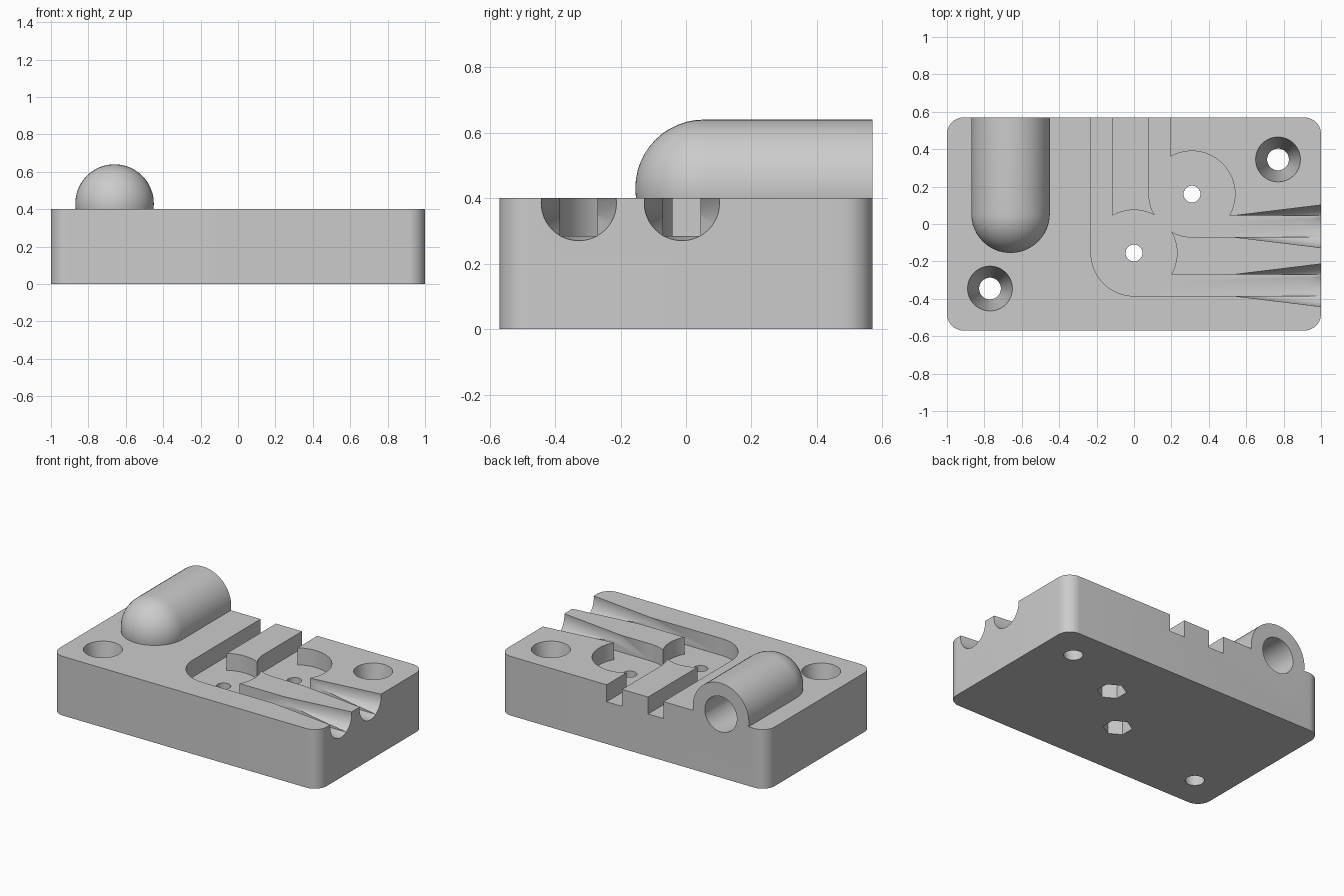
import bpy, bmesh, math
from mathutils import Matrix, Vector

if "Cube" in bpy.data.objects:
    bpy.data.objects.remove(bpy.data.objects["Cube"], do_unlink=True)

grey = bpy.data.materials.new("plain_grey")
grey.use_nodes = True
colour = (0.6, 0.6, 0.6, 1)
grey.diffuse_color = colour
grey.node_tree.nodes["Principled BSDF"].inputs["Base Color"].default_value = colour

LENGTH, DEPTH, TOP, FLOOR = 1.0, 0.57, 0.4, 0.285
ABOVE, BELOW = 0.5, -0.1


def finish(name, bm):
    bmesh.ops.recalc_face_normals(bm, faces=bm.faces)
    mesh = bpy.data.meshes.new(name)
    bm.to_mesh(mesh)
    bm.free()
    mesh.materials.append(grey)
    obj = bpy.data.objects.new(name, mesh)
    bpy.context.collection.objects.link(obj)
    return obj


def box(name, x0, x1, y0, y1, z0, z1):
    bm = bmesh.new()
    bmesh.ops.create_cube(bm, size=1)
    for v in bm.verts:
        v.co = ((x0 + x1) / 2 + v.co.x * (x1 - x0),
                (y0 + y1) / 2 + v.co.y * (y1 - y0),
                (z0 + z1) / 2 + v.co.z * (z1 - z0))
    return finish(name, bm)


def frustum(name, start, end, r0, r1, sides=64, turn=0.0):
    """Cylinder or cone running between two points."""
    a, b = Vector(start), Vector(end)
    rot = (b - a).to_track_quat('Z', 'Y').to_matrix().to_4x4()
    bm = bmesh.new()
    bmesh.ops.create_cone(bm, cap_ends=True, segments=sides, radius1=r0, radius2=r1,
                          depth=(b - a).length,
                          matrix=Matrix.Translation((a + b) / 2) @ rot @ Matrix.Rotation(turn, 4, 'Z'))
    return finish(name, bm)


def capsule(name, x, y0, y1, z, r, steps=12):
    """Tube along y with a round front end and a flat back end."""
    bm = bmesh.new()
    profile = [(0, y1), (r, y1)]
    for i in range(steps + 1):
        a = math.pi / 2 * i / steps
        profile.append((r * math.cos(a), y0 - r * math.sin(a)))
    verts = [bm.verts.new((x + px, py, z)) for px, py in profile]
    edges = [bm.edges.new(pair) for pair in zip(verts, verts[1:])]
    bmesh.ops.spin(bm, geom=verts + edges, cent=(x, 0, z), axis=(0, 1, 0),
                   angle=math.tau, steps=48)
    bmesh.ops.remove_doubles(bm, verts=bm.verts, dist=0.0005)
    return finish(name, bm)


def combine(target, tool, operation):
    mod = target.modifiers.new(tool.name, 'BOOLEAN')
    mod.operation, mod.solver, mod.object = operation, 'EXACT', tool
    bpy.context.view_layer.objects.active = target
    bpy.ops.object.modifier_apply(modifier=mod.name)
    bpy.data.objects.remove(tool, do_unlink=True)


# Block with rounded upright corners
block = box("mould_block", -LENGTH, LENGTH, -DEPTH, DEPTH, 0, TOP)
bm = bmesh.new()
bm.from_mesh(block.data)
upright = [e for e in bm.edges if abs(e.verts[0].co.z - e.verts[1].co.z) > 0.1]
bmesh.ops.bevel(bm, geom=upright, offset=0.09, segments=10, profile=0.5, affect='EDGES')
bm.to_mesh(block.data)
bm.free()

# Round-nosed socket with a bore open at the back
combine(block, capsule("socket_shell", -0.66, 0.055, DEPTH, 0.43, 0.21), 'UNION')
cutters = [capsule("socket_bore", -0.66, 0.055, DEPTH + 0.1, 0.43, 0.12)]

# Two round chambers, each with a back channel, a side channel and a flared outlet
R, WIDTH = 0.23, 0.115
for cx, cy in ((0, -0.155), (0.31, 0.16)):
    cutters += [
        frustum("chamber", (cx, cy, FLOOR), (cx, cy, ABOVE), R, R),
        box("back_channel", cx - R, cx - R + WIDTH, cy, DEPTH + 0.1, FLOOR, ABOVE),
        box("side_channel", cx, LENGTH + 0.1, cy - R, cy - R + WIDTH, FLOOR, ABOVE),
    ]
    mid = cy - R + WIDTH / 2
    cutters += [
        frustum("outlet_flare", (0.52, mid, 0.385), (1.1, mid, 0.385), 0.0575, 0.127, 48),
        frustum("pin_hole", (cx, cy, BELOW), (cx, cy, ABOVE), 0.045, 0.045, 32),
        frustum("nut_pocket", (cx, cy, BELOW), (cx, cy, 0.15), 0.09, 0.09, 6),
    ]

# Tapered screw holes in opposite corners
for s in (-1, 1):
    x, y = 0.77 * s, 0.345 * s
    cutters.append(frustum("screw_hole", (x, y, -0.04), (x, y, 0.44), 0.052, 0.126, 48))

for cutter in cutters:
    combine(block, cutter, 'DIFFERENCE')

bpy.ops.object.select_all(action='DESELECT')
block.select_set(True)
bpy.context.view_layer.objects.active = block
bpy.ops.object.shade_smooth_by_angle(angle=math.radians(30))
